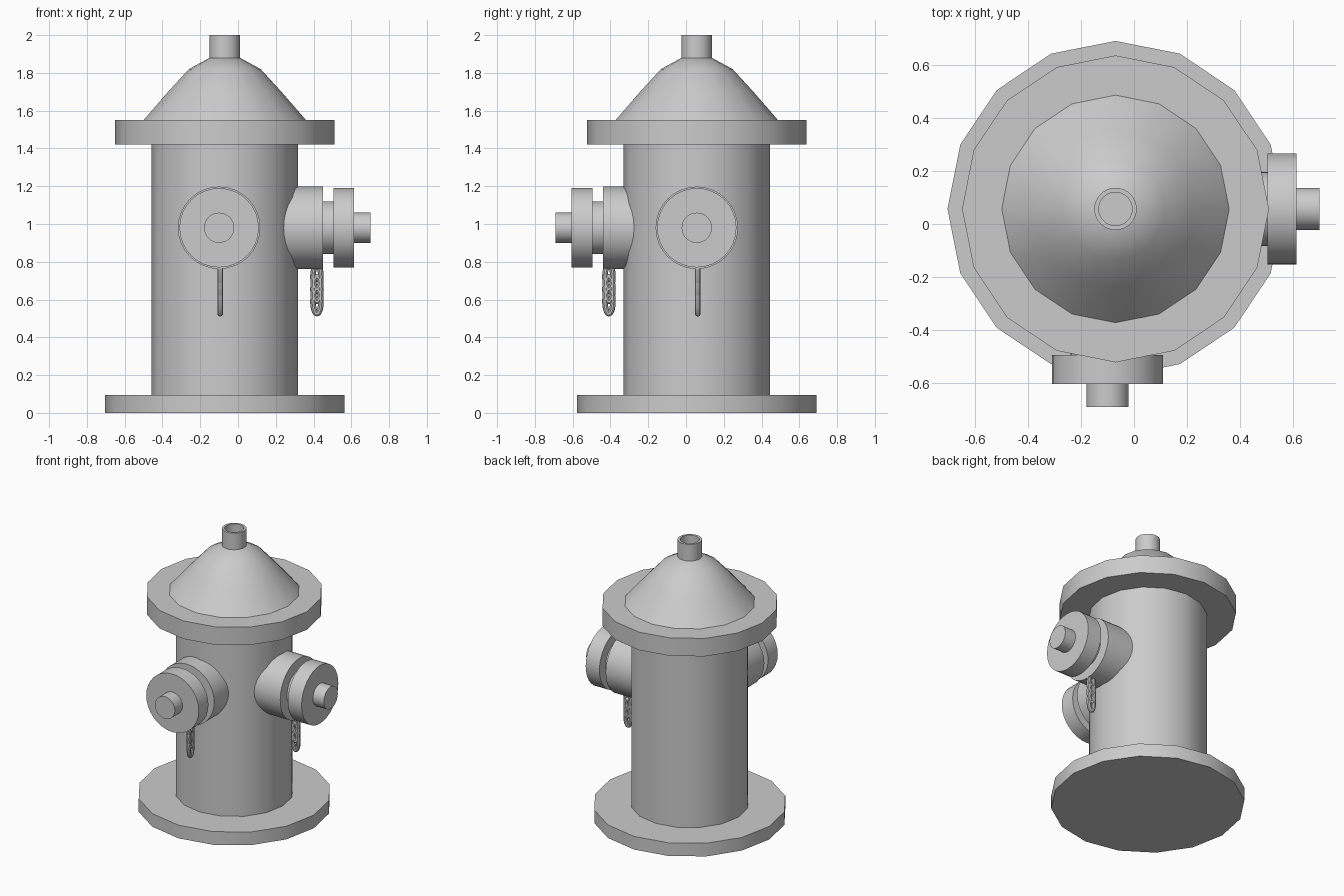
import bpy, bmesh
from math import sin, cos, pi, radians
from mathutils import Matrix, Vector

if "Cube" in bpy.data.objects:
    bpy.data.objects.remove(bpy.data.objects["Cube"])

CX, CY = -0.07, 0.057   # axis of the main body


def finish(name, bm, matrix):
    bmesh.ops.recalc_face_normals(bm, faces=bm.faces)
    bm.transform(matrix)
    me = bpy.data.meshes.new(name)
    bm.to_mesh(me)
    bm.free()
    ob = bpy.data.objects.new(name, me)
    bpy.context.collection.objects.link(ob)
    bpy.ops.object.select_all(action='DESELECT')
    ob.select_set(True)
    bpy.context.view_layer.objects.active = ob
    bpy.ops.object.shade_smooth_by_angle(angle=radians(30))
    return ob


def lathe(name, profile, sides, matrix):
    """Turn (radius, height) points around z and close both ends."""
    bm = bmesh.new()
    rings = [[bm.verts.new((r * cos(2 * pi * i / sides), r * sin(2 * pi * i / sides), z))
              for i in range(sides)] for r, z in profile]
    for a, b in zip(rings, rings[1:]):
        for i in range(sides):
            j = (i + 1) % sides
            bm.faces.new((a[i], a[j], b[j], b[i]))
    bm.faces.new(rings[0][::-1])
    bm.faces.new(rings[-1])
    return finish(name, bm, matrix)


def link(name, matrix, a=0.021, c=0.065, t=0.015, n=20, m=10):
    """Oval chain link lying in the local xz plane."""
    bm = bmesh.new()
    rings = []
    for i in range(n):
        u = 2 * pi * i / n
        centre = Vector((a * cos(u), 0, c * sin(u)))
        out = Vector((c * cos(u), 0, a * sin(u))).normalized()
        rings.append([bm.verts.new(centre + out * (t * cos(2 * pi * k / m))
                                   + Vector((0, t * sin(2 * pi * k / m), 0)))
                      for k in range(m)])
    for i in range(n):
        p, q = rings[i], rings[(i + 1) % n]
        for k in range(m):
            l = (k + 1) % m
            bm.faces.new((p[k], p[l], q[l], q[k]))
    return finish(name, bm, matrix)


# Main body: 16-sided turned parts
body = Matrix.Translation((CX, CY, 0))
lathe("base_flange", [(0.635, 0), (0.635, 0.095)], 16, body)
lathe("barrel", [(0.388, 0.09), (0.388, 1.43)], 16, body)
lathe("top_flange", [(0.58, 1.42), (0.58, 1.55)], 16, body)
lathe("dome", [(0.43, 1.545), (0.43, 1.55), (0.30, 1.70), (0.19, 1.82), (0.08, 1.88)], 16, body)

# Hollow pipe on top
lathe("top_pipe", [(0.08, 1.87), (0.08, 2.0), (0.063, 2.0), (0.063, 1.90)], 32, body)

# Side and front outlets, each with a hanging chain
outlet = [(0.218, 0.20), (0.218, 0.52), (0.14, 0.52), (0.14, 0.575),
          (0.21, 0.575), (0.21, 0.685), (0.08, 0.685), (0.08, 0.772)]
for side, origin, turn in (("right", (CX, CY, 0.98), 0),
                           ("front", (-0.10, CY + 0.023, 0.98), -pi / 2)):
    frame = Matrix.Translation(origin) @ Matrix.Rotation(turn, 4, 'Z')
    lathe(side + "_outlet", outlet, 32, frame @ Matrix.Rotation(pi / 2, 4, 'Y'))
    for k in range(3):
        link(f"{side}_chain_link_{k + 1}",
             frame @ Matrix.Translation((0.488, 0.006, -0.39 + 0.065 * k)))
